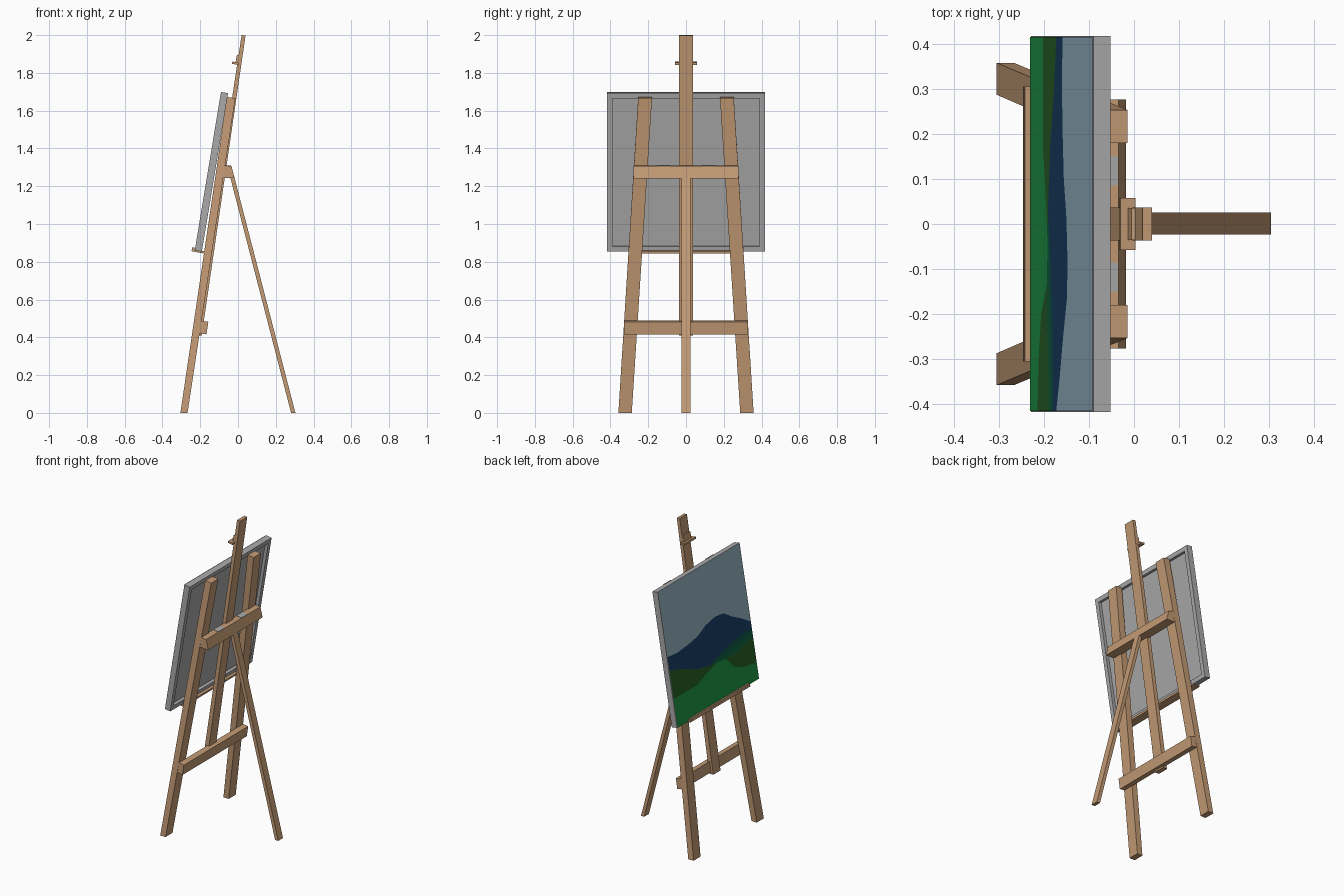
import bpy
import bmesh
from mathutils import Vector

if "Cube" in bpy.data.objects:
    bpy.data.objects.remove(bpy.data.objects["Cube"])

def material(name, rgb):
    m = bpy.data.materials.new(name)
    m.diffuse_color = (*rgb, 1)
    m.use_nodes = True
    m.node_tree.nodes["Principled BSDF"].inputs["Base Color"].default_value = m.diffuse_color
    return m

WOOD = material("wood", (0.545, 0.325, 0.175))
GREY = material("canvas grey", (0.40, 0.40, 0.40))
PAINT = [material("meadow green", (0.014, 0.32, 0.065)),
         material("dark green", (0.022, 0.125, 0.020)),
         material("forest green", (0.006, 0.13, 0.055)),
         material("teal green", (0.005, 0.095, 0.070)),
         material("navy hills", (0.010, 0.050, 0.135)),
         material("sky", (0.32, 0.48, 0.57))]

def mesh_object(name, verts, faces, mats):
    me = bpy.data.meshes.new(name)
    me.from_pydata(verts, [], faces)
    for m in mats:
        me.materials.append(m)
    ob = bpy.data.objects.new(name, me)
    bpy.context.collection.objects.link(ob)
    return ob

def loft(name, a, b, mat):
    """Solid between two matching polygons."""
    n = len(a)
    faces = [tuple(range(n))[::-1], tuple(range(n, 2 * n))]
    faces += [(i, (i + 1) % n, n + (i + 1) % n, n + i) for i in range(n)]
    ob = mesh_object(name, list(a) + list(b), faces, [mat])
    bm = bmesh.new()
    bm.from_mesh(ob.data)
    bmesh.ops.recalc_face_normals(bm, faces=bm.faces)
    bm.to_mesh(ob.data)
    bm.free()
    return ob

def bar(name, profile, y0, y1, mat=WOOD):
    """xz profile extruded along y."""
    return loft(name, [(x, y0, z) for x, z in profile],
                [(x, y1, z) for x, z in profile], mat)

def rect(x0, x1, y0, y1, z, dz=0.0):
    return [(x0, y0, z), (x1, y0, z - dz), (x1, y1, z - dz), (x0, y1, z)]

# splayed front legs
for s, side in ((-1, "left"), (1, "right")):
    loft("front_leg_" + side, rect(-0.305, -0.267, s * 0.287, s * 0.358, 0),
         rect(-0.058, -0.014, s * 0.18, s * 0.253, 1.672, 0.006), WOOD)

# central mast and hinged back leg
loft("mast", rect(-0.221, -0.192, -0.037, 0.037, 0.41),
     rect(0.019, 0.040, -0.037, 0.037, 2.0, 0.002), WOOD)
loft("back_leg", rect(0.281, 0.304, -0.023, 0.025, 0),
     rect(-0.056, -0.034, -0.023, 0.025, 1.305), WOOD)

# cross bars behind the legs
bar("lower_cross_bar", [(-0.205, 0.422), (-0.167, 0.416), (-0.157, 0.482), (-0.194, 0.488)],
    -0.328, 0.328)
bar("upper_cross_bar", [(-0.083, 1.245), (-0.018, 1.242), (-0.034, 1.306), (-0.073, 1.311)],
    -0.277, 0.277)
# thin grey pads on top of the upper cross bar
for s, side in ((-1, "left"), (1, "right")):
    bar("bar_pad_" + side, [(-0.072, 1.310), (-0.035, 1.305), (-0.035, 1.308), (-0.072, 1.313)],
        s * 0.085, s * 0.15, GREY)

# canvas tray with front lip
bar("tray", [(-0.246, 0.856), (-0.176, 0.843), (-0.174, 0.856), (-0.244, 0.869)], -0.305, 0.305)
bar("tray_lip", [(-0.246, 0.856), (-0.234, 0.854), (-0.230, 0.875), (-0.242, 0.877)], -0.305, 0.305)

# top clamp
bar("clamp_plate", [(-0.032, 1.848), (0.002, 1.842), (0.003, 1.854), (-0.030, 1.860)], -0.058, 0.058)
bar("clamp_block", [(-0.014, 1.85), (0.003, 1.85), (0.010, 1.895), (-0.006, 1.895)], -0.036, 0.036)

# canvas: local frame with v up the slope and d into the depth
BASE = Vector((-0.229, 0, 0.860))
UP = Vector((-0.090, 0, 1.699)) - BASE
H = UP.length
UP.normalize()
BACK = Vector((UP.z, 0, -UP.x))
W, T, RIM = 0.418, 0.038, 0.028

def slab(name, y0, y1, v0, v1, d0, d1):
    prof = [BASE + UP * v + BACK * d for v, d in ((v0, d0), (v0, d1), (v1, d1), (v1, d0))]
    return bar(name, [(p.x, p.z) for p in prof], y0, y1, GREY)

slab("canvas_panel", -W + RIM, W - RIM, RIM, H - RIM, 0, 0.018)
slab("canvas_frame_bottom", -W, W, 0, RIM, 0, T)
slab("canvas_frame_top", -W, W, H - RIM, H, 0, T)
for s, side in ((-1, "left"), (1, "right")):
    slab("canvas_frame_" + side, s * (W - RIM), s * W, RIM, H - RIM, 0, T)

# painted landscape: upper outline of each colour, u runs from +y to -y
OUTLINES = [
    [(0, .21), (.3, .21), (.42, .25), (.55, .28), (.66, .27), (.74, .18), (.85, .14), (1, .12)],
    [(0, .42), (.15, .38), (.3, .32), (.45, .29), (.6, .27), (.75, .27), (.88, .29), (1, .30)],
    [(0, 0), (.45, .28), (.55, .30), (.7, .31), (.85, .335), (1, .34)],
    [(0, 0), (.45, .28), (.55, .32), (.7, .35), (.85, .37), (1, .37)],
    [(0, .52), (.12, .51), (.25, .52), (.38, .54), (.48, .58), (.6, .60), (.7, .59),
     (.8, .53), (.9, .48), (1, .42)],
    [(0, 1), (1, 1)]]

def height(pts, u):
    for (u0, v0), (u1, v1) in zip(pts, pts[1:]):
        if u <= u1:
            t = (u - u0) / (u1 - u0)
            return v0 + (v1 - v0) * t
    return pts[-1][1]

N = 50
verts, faces, slots = [], [], []
for i in range(N + 1):
    u, low = i / N, 0.0
    column = [0.0]
    for line in OUTLINES:
        low = max(low, height(line, u))
        column.append(low)
    for v in column:
        p = BASE + UP * (v * H) - BACK * 0.002
        verts.append((p.x, (W - 0.003) * (1 - 2 * u), p.z))
R = len(OUTLINES) + 1
for i in range(N):
    for k in range(R - 1):
        a, b = i * R + k, (i + 1) * R + k
        if verts[a + 1][2] - verts[a][2] + verts[b + 1][2] - verts[b][2] > 1e-5:
            faces.append((a, b, b + 1, a + 1))
            slots.append(k)
painting = mesh_object("painting", verts, faces, PAINT)
for poly, k in zip(painting.data.polygons, slots):
    poly.material_index = k
